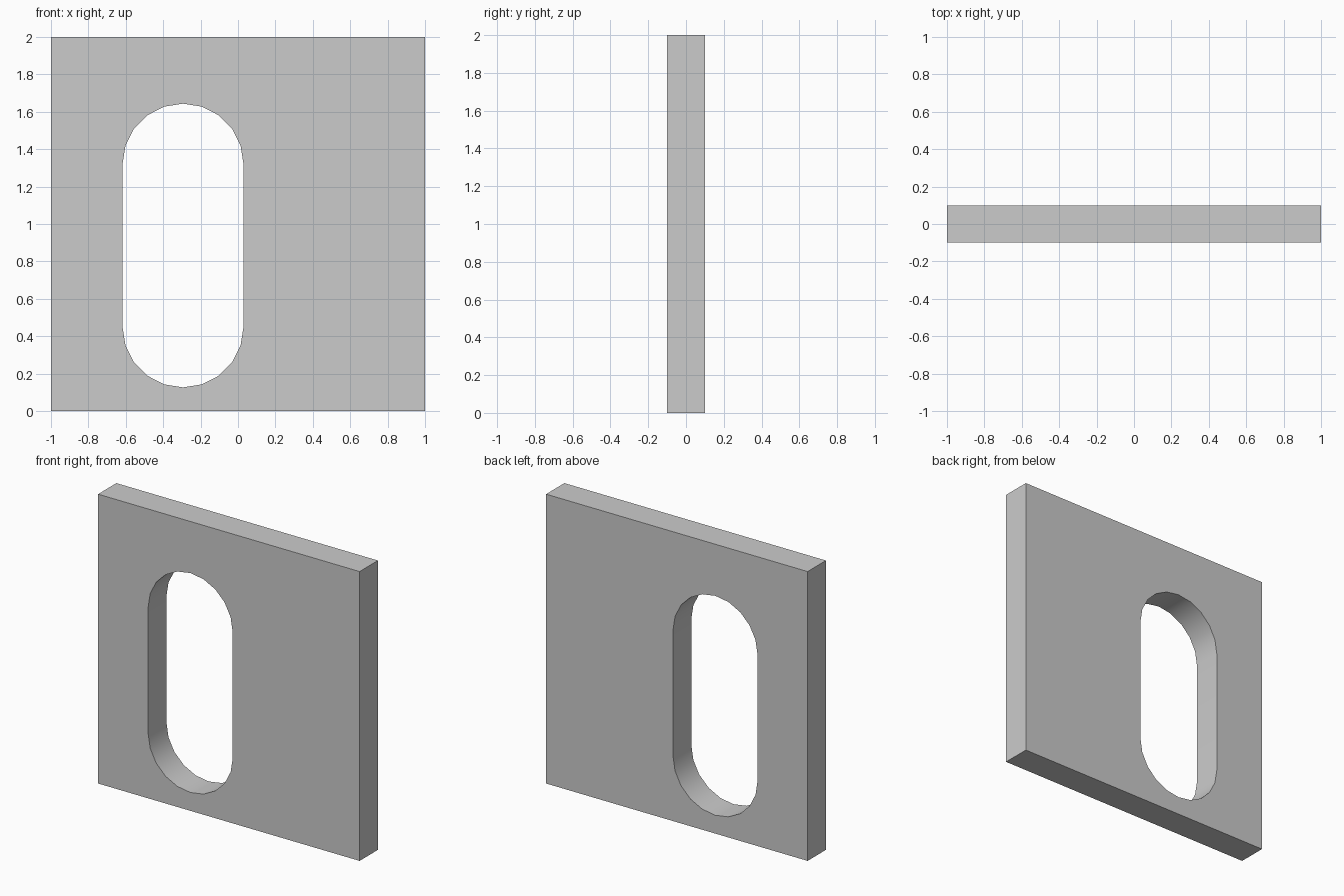
import bpy, bmesh
from math import sin, cos, pi, radians

if "Cube" in bpy.data.objects:
    bpy.data.objects.remove(bpy.data.objects["Cube"])

HALF_T = 0.1                      # half thickness of the plate
CX, R = -0.294, 0.3235            # slot centre line and radius
Z_LOW, Z_HIGH = 0.45, 1.32        # centres of the slot's round ends
N = 10                            # sides per half circle


def arc(cz, start):
    return [(CX + R * cos(start + pi * i / N), cz + R * sin(start + pi * i / N))
            for i in range(N + 1)]


def add_loop(bm, pts):
    vs = [bm.verts.new((x, -HALF_T, z)) for x, z in pts]
    return [bm.edges.new((a, b)) for a, b in zip(vs, vs[1:] + vs[:1])]


# Square outline with a rounded slot, filled and extruded
bm = bmesh.new()
edges = add_loop(bm, [(-1, 0), (1, 0), (1, 2), (-1, 2)])
edges += add_loop(bm, arc(Z_HIGH, 0) + arc(Z_LOW, pi))
bmesh.ops.triangle_fill(bm, edges=edges, use_beauty=True, normal=(0, -1, 0))
ext = bmesh.ops.extrude_face_region(bm, geom=bm.faces[:], use_keep_orig=True)
new_verts = [g for g in ext["geom"] if isinstance(g, bmesh.types.BMVert)]
bmesh.ops.translate(bm, verts=new_verts, vec=(0, 2 * HALF_T, 0))
bmesh.ops.recalc_face_normals(bm, faces=bm.faces[:])

mesh = bpy.data.meshes.new("slotted_plate")
bm.to_mesh(mesh)
bm.free()
plate = bpy.data.objects.new("slotted_plate", mesh)
bpy.context.collection.objects.link(plate)

# Smooth slot ends, sharp plate edges
bpy.context.view_layer.objects.active = plate
plate.select_set(True)
bpy.ops.object.shade_smooth_by_angle(angle=radians(30))
